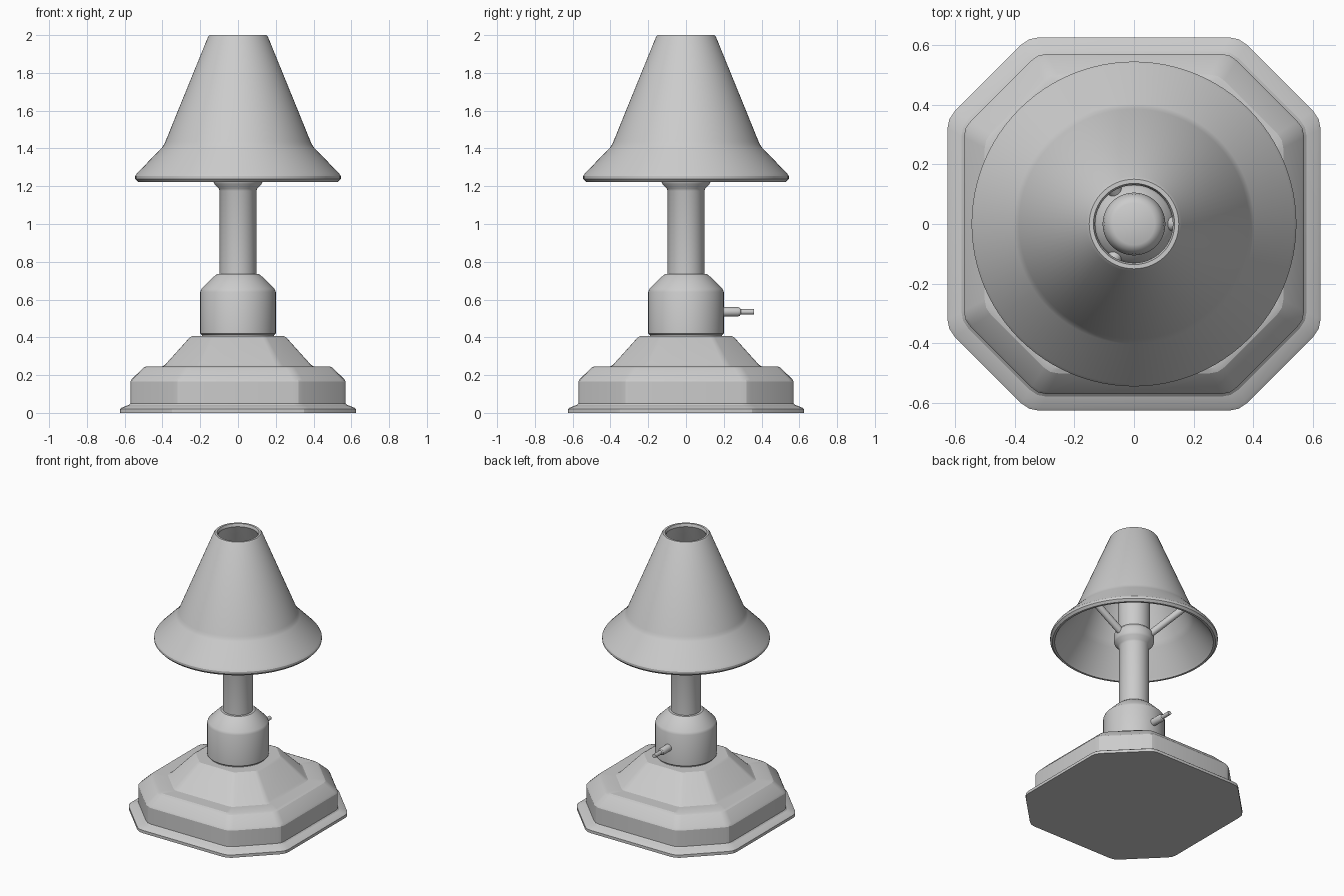
import bpy, bmesh, math
from mathutils import Vector

if "Cube" in bpy.data.objects:
    bpy.data.objects.remove(bpy.data.objects["Cube"])


def finish(name, bm, angle=30):
    bmesh.ops.recalc_face_normals(bm, faces=bm.faces)
    me = bpy.data.meshes.new(name)
    bm.to_mesh(me)
    bm.free()
    ob = bpy.data.objects.new(name, me)
    bpy.context.collection.objects.link(ob)
    bpy.ops.object.select_all(action='DESELECT')
    ob.select_set(True)
    bpy.context.view_layer.objects.active = ob
    bpy.ops.object.shade_smooth_by_angle(angle=math.radians(angle))
    return ob


def loft(name, rings, closed=False, angle=30):
    """Skin a stack of point rings; cap the ends or join last to first."""
    bm = bmesh.new()
    loops = [[bm.verts.new(p) for p in r] for r in rings]
    n = len(loops[0])
    pairs = list(zip(loops, loops[1:]))
    if closed:
        pairs.append((loops[-1], loops[0]))
    else:
        bm.faces.new(loops[0])
        bm.faces.new(loops[-1])
    for a, b in pairs:
        for i in range(n):
            j = (i + 1) % n
            bm.faces.new((a[i], a[j], b[j], b[i]))
    return finish(name, bm, angle)


def circle(r, z, n=64):
    return [(r * math.cos(2 * math.pi * i / n), r * math.sin(2 * math.pi * i / n), z)
            for i in range(n)]


def lathe(name, profile, closed=False, n=64):
    return loft(name, [circle(r, z, n) for r, z in profile], closed)


def octagon(h, z):
    """Square with cut corners, each vertex slightly rounded."""
    c = h * 0.565
    pts = [Vector(p) for p in ((h, -c), (h, c), (c, h), (-c, h),
                               (-h, c), (-h, -c), (-c, -h), (c, -h))]
    out = []
    for i, p in enumerate(pts):
        a = p + (pts[i - 1] - p).normalized() * h * 0.055
        b = p + (pts[(i + 1) % 8] - p).normalized() * h * 0.055
        out += [a, (a + 2 * p + b) / 4, b]
    return [(p.x, p.y, z) for p in out]


def rod(name, a, b, r, n=16):
    a, b = Vector(a), Vector(b)
    d = b - a
    bm = bmesh.new()
    bmesh.ops.create_cone(bm, cap_ends=True, segments=n, radius1=r, radius2=r, depth=d.length)
    ob = finish(name, bm)
    ob.location = (a + b) / 2
    ob.rotation_euler = d.to_track_quat('Z', 'Y').to_euler()
    return ob


# stepped octagonal base
loft("base", [octagon(h, z) for h, z in (
    (0.625, 0), (0.625, 0.02), (0.615, 0.028), (0.578, 0.042), (0.57, 0.05),
    (0.57, 0.165), (0.563, 0.178), (0.50, 0.24), (0.485, 0.246), (0.40, 0.246),
    (0.385, 0.256), (0.255, 0.40), (0.24, 0.408))], angle=20)

# switch housing
lathe("housing", [(0.19, 0.40), (0.19, 0.412), (0.2, 0.42), (0.2, 0.64), (0.193, 0.657),
                  (0.13, 0.72), (0.112, 0.734), (0.09, 0.735)])

# pole with collar and rounded tip
lathe("pole", [(0.097, 0.72), (0.097, 1.175), (0.102, 1.188), (0.125, 1.212),
               (0.13, 1.225), (0.13, 1.27), (0.125, 1.28), (0.105, 1.30),
               (0.105, 1.53), (0.10, 1.555), (0.088, 1.575), (0.07, 1.585)])

# switch: thick sleeve stepping down to a thin pin, turned toward +y
switch = lathe("switch", [(0.025, 0), (0.025, 0.095), (0.021, 0.105), (0.014, 0.11),
                          (0.014, 0.18)], n=20)
switch.location = (0, 0.18, 0.535)
switch.rotation_euler = (-math.pi / 2, 0, 0)

# hollow flared shade
lathe("shade", [(0.15, 2.0), (0.159, 1.99), (0.385, 1.435), (0.392, 1.42), (0.402, 1.405),
                (0.535, 1.268), (0.544, 1.254), (0.544, 1.238), (0.53, 1.223),
                (0.515, 1.223), (0.505, 1.24), (0.385, 1.39), (0.366, 1.425),
                (0.13, 1.98), (0.136, 2.0)], closed=True, n=96)

# three struts from collar to shade
for i in range(3):
    t = 2 * math.pi * i / 3
    c, s = math.cos(t), math.sin(t)
    rod(f"shade_strut_{i + 1}", (0.1 * c, 0.1 * s, 1.255), (0.375 * c, 0.375 * s, 1.43), 0.024)
